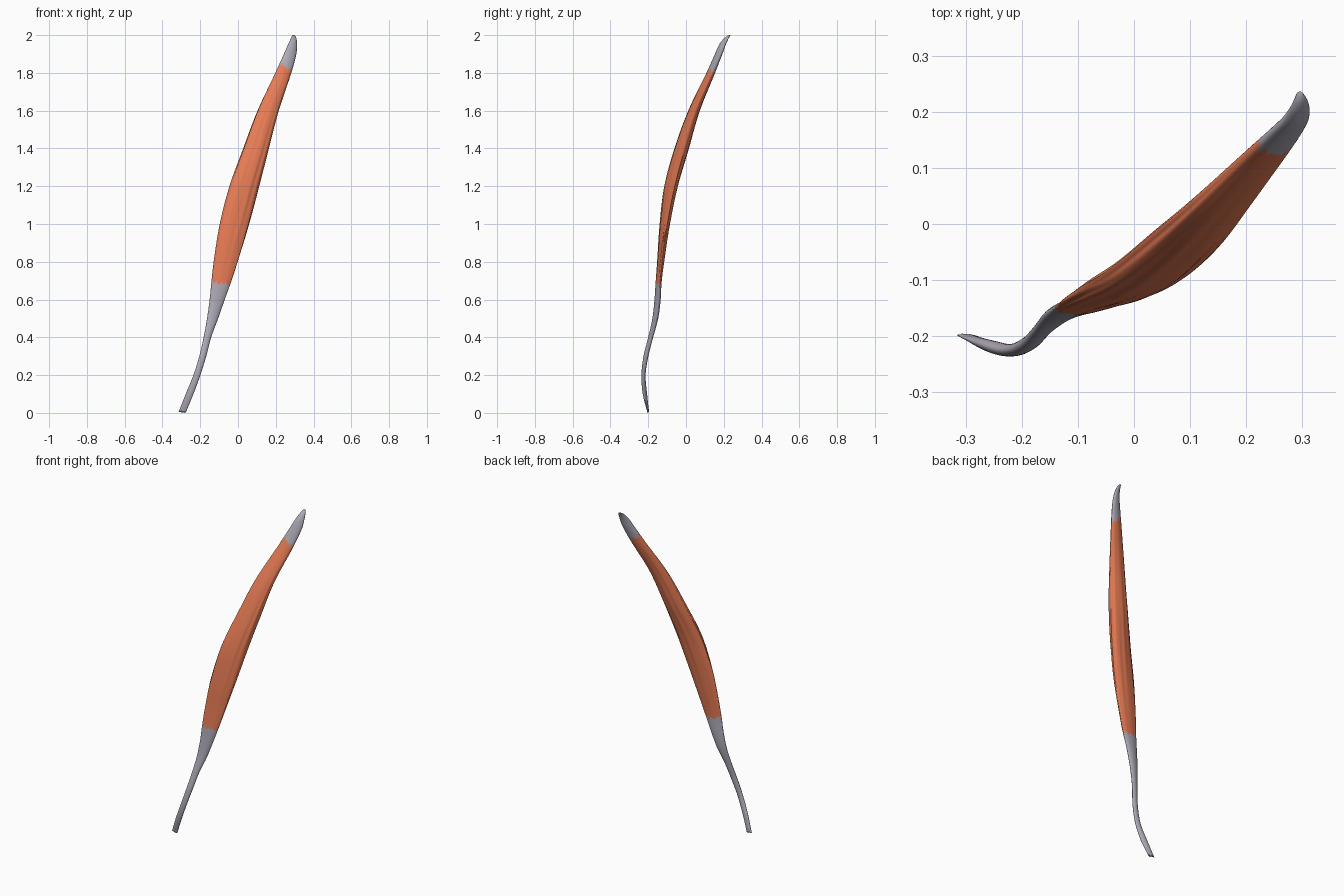
import bpy, bmesh, math, random

if "Cube" in bpy.data.objects:
    bpy.data.objects.remove(bpy.data.objects["Cube"])

random.seed(4)
SIDES = 56

# Cross-sections: z, x min, x max, y min, y max, tilt of the oval
KEYS = [
    (0.00, -.317, -.277, -.204, -.195, -.5),
    (0.10, -.277, -.236, -.229, -.206, -.3),
    (0.20, -.236, -.199, -.236, -.214, 0),
    (0.30, -.205, -.168, -.225, -.199, .2),
    (0.40, -.182, -.142, -.200, -.174, .3),
    (0.50, -.164, -.105, -.178, -.147, .3),
    (0.60, -.150, -.070, -.167, -.134, .3),
    (0.69, -.141, -.037, -.161, -.129, .3),
    (0.80, -.129, -.001, -.153, -.115, .25),
    (1.00, -.098, .060, -.140, -.084, .25),
    (1.20, -.046, .113, -.115, -.042, .3),
    (1.40, .027, .165, -.061, .016, .2),
    (1.60, .103, .216, .012, .074, .25),
    (1.80, .197, .282, .108, .154, .4),
    (1.90, .243, .309, .153, .193, .5),
    (1.95, .265, .313, .176, .211, .5),
    (1.985, .281, .309, .203, .227, .4),
    (2.00, .289, .301, .226, .236, .2),
]


def section(z):
    """Smoothly interpolated cross-section at height z."""
    i = 0
    while i < len(KEYS) - 2 and z > KEYS[i + 1][0]:
        i += 1
    a, b = KEYS[i], KEYS[i + 1]
    p, n = KEYS[max(i - 1, 0)], KEYS[min(i + 2, len(KEYS) - 1)]
    h = b[0] - a[0]
    t = (z - a[0]) / h
    out = []
    for k in range(1, 6):
        m0 = (b[k] - p[k]) / (b[0] - p[0]) * h
        m1 = (n[k] - a[k]) / (n[0] - a[0]) * h
        out.append((2*t**3 - 3*t*t + 1) * a[k] + (t**3 - 2*t*t + t) * m0
                   + (3*t*t - 2*t**3) * b[k] + (t**3 - t*t) * m1)
    return out


def surface(z, j):
    """Point on the strap; shallow fibre grooves run along its length."""
    x0, x1, y0, y1, tilt = section(z)
    a = 2 * math.pi * j / SIDES
    belly = max(0, math.sin(math.pi * min(max((z - .55) / 1.35, 0), 1)))
    r = 1 - belly * (.03 + .03 * math.sin(9 * a + 2.5 * z) + .02 * math.sin(14 * a - 4 * z))
    c, s = r * math.cos(a), r * math.sin(a)
    return ((x0 + x1) / 2 + (x1 - x0) / 2 * c,
            (y0 + y1) / 2 + (y1 - y0) / 2 * (tilt * c + math.sqrt(1 - tilt * tilt) * s),
            z)


def ragged(base, slope, amount):
    """Uneven border height around the strap."""
    return [base + slope * math.cos(2 * math.pi * j / SIDES) + random.uniform(-amount, amount)
            for j in range(SIDES)]


def build(name, low, high, rings, colour, cap_low=False, cap_high=False):
    bm = bmesh.new()
    loops = []
    for i in range(rings + 1):
        t = i / rings
        loops.append([bm.verts.new(surface(low[j] + (high[j] - low[j]) * t, j))
                      for j in range(SIDES)])
    for lo, hi in zip(loops, loops[1:]):
        for j in range(SIDES):
            k = (j + 1) % SIDES
            bm.faces.new((lo[j], lo[k], hi[k], hi[j]))
    if cap_low:
        bm.faces.new(loops[0][::-1])
    if cap_high:
        bm.faces.new(loops[-1])
    mesh = bpy.data.meshes.new(name)
    bm.to_mesh(mesh)
    bm.free()
    obj = bpy.data.objects.new(name, mesh)
    bpy.context.collection.objects.link(obj)
    mat = bpy.data.materials.new(name + "_colour")
    mat.diffuse_color = colour
    mat.use_nodes = True
    mat.node_tree.nodes["Principled BSDF"].inputs["Base Color"].default_value = mat.diffuse_color
    mesh.materials.append(mat)
    bpy.ops.object.select_all(action='DESELECT')
    obj.select_set(True)
    bpy.context.view_layer.objects.active = obj
    bpy.ops.object.shade_smooth_by_angle(angle=math.radians(50))


# Shared borders between tendon and muscle
bottom = ragged(.007, 0, .007)
lower_border = ragged(.69, -.005, .012)
upper_border = ragged(1.825, -.025, .015)
top = [2.0] * SIDES

GREY = (.42, .40, .47, 1)
ORANGE = (.80, .20, .09, 1)

build("lower_tendon", bottom, lower_border, 36, GREY, cap_low=True)
build("muscle_belly", lower_border, upper_border, 60, ORANGE)
build("upper_tendon", upper_border, top, 20, GREY, cap_high=True)
